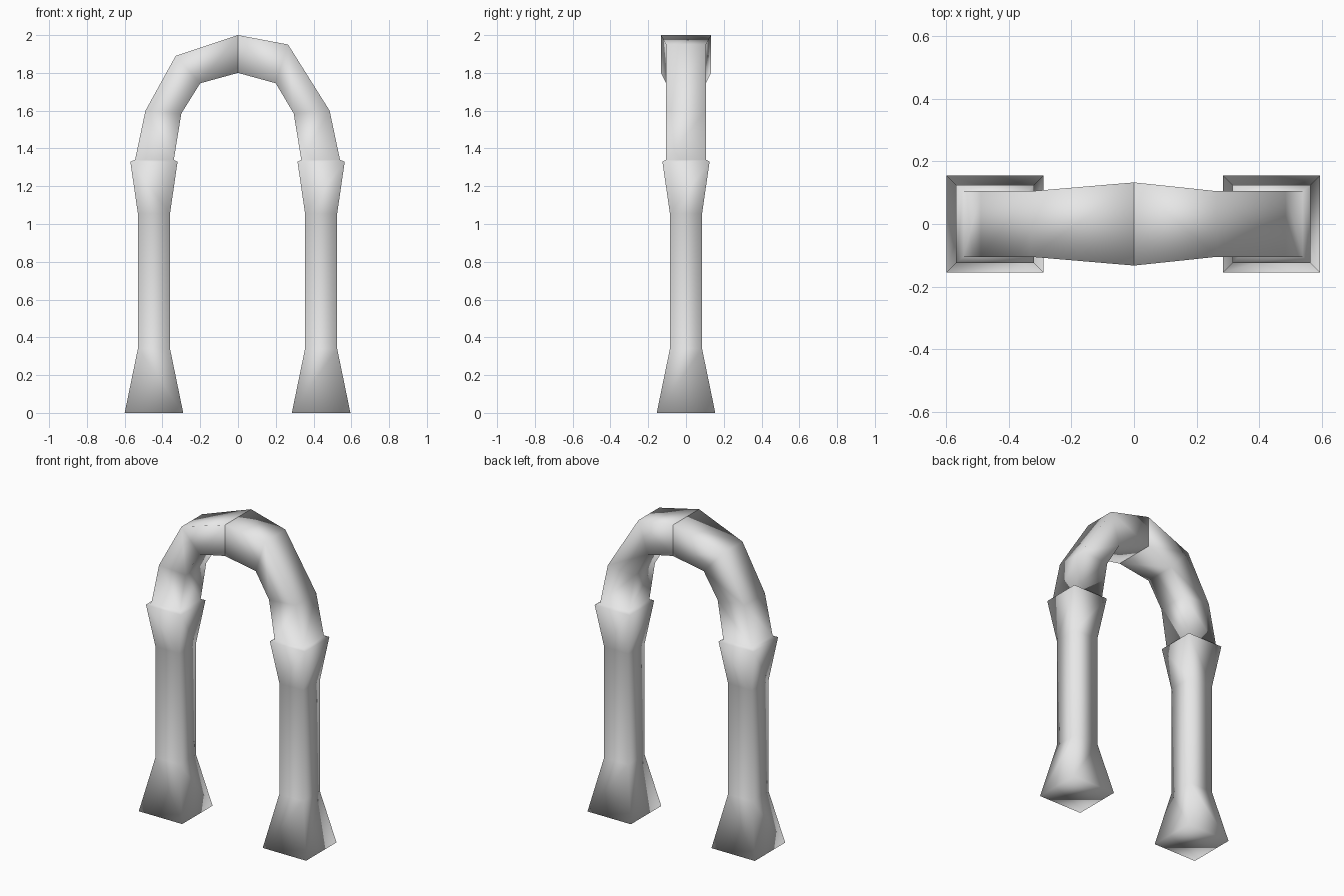
import bpy
import bmesh

cube = bpy.data.objects.get("Cube")
if cube:
    bpy.data.objects.remove(cube, do_unlink=True)

stone = bpy.data.materials.new("grey_stone")
stone.use_nodes = True
colour = (0.8, 0.8, 0.8, 1)
stone.diffuse_color = colour
stone.node_tree.nodes["Principled BSDF"].inputs["Base Color"].default_value = colour


def loft(name, rings):
    """Skin a closed, smooth, four-sided tube through the rings.
    Each ring is (outer x, outer z, inner x, inner z, half depth)."""
    bm = bmesh.new()
    loops = []
    for xo, zo, xi, zi, d in rings:
        corners = [(xo, -d, zo), (xo, d, zo), (xi, d, zi), (xi, -d, zi)]
        loops.append([bm.verts.new(c) for c in corners])
    for low, high in zip(loops, loops[1:]):
        for i in range(4):
            j = (i + 1) % 4
            bm.faces.new((low[i], low[j], high[j], high[i]))
    bm.faces.new(loops[0])
    bm.faces.new(loops[-1])
    bmesh.ops.recalc_face_normals(bm, faces=bm.faces)
    for face in bm.faces:
        face.smooth = True
    mesh = bpy.data.meshes.new(name)
    bm.to_mesh(mesh)
    bm.free()
    mesh.materials.append(stone)
    obj = bpy.data.objects.new(name, mesh)
    bpy.context.collection.objects.link(obj)


def arch_half(name, side, centre, shoulder):
    # Square pillar: flared foot, plain shaft, widening capital
    pillar = [(0, 0.155), (0.34, 0.085), (1.055, 0.085), (1.33, 0.125)]
    rings = [(centre + r, z, centre - r, z, r) for z, r in pillar]
    # Bent arch rising from the capital to the crown
    rings += [
        (centre + 0.10, 1.34, centre - 0.105, 1.34, 0.105),
        (centre + 0.045, 1.60, centre - 0.145, 1.585, 0.105),
        (shoulder[0], shoulder[1], 0.20, 1.745, 0.105),
        (0, 2.0, 0, 1.80, 0.133),
    ]
    loft(name, [(side * xo, zo, side * xi, zi, d) for xo, zo, xi, zi, d in rings])


arch_half("right_pillar_and_arch", -1, 0.445, (0.33, 1.89))
arch_half("left_pillar_and_arch", 1, 0.44, (0.265, 1.95))
